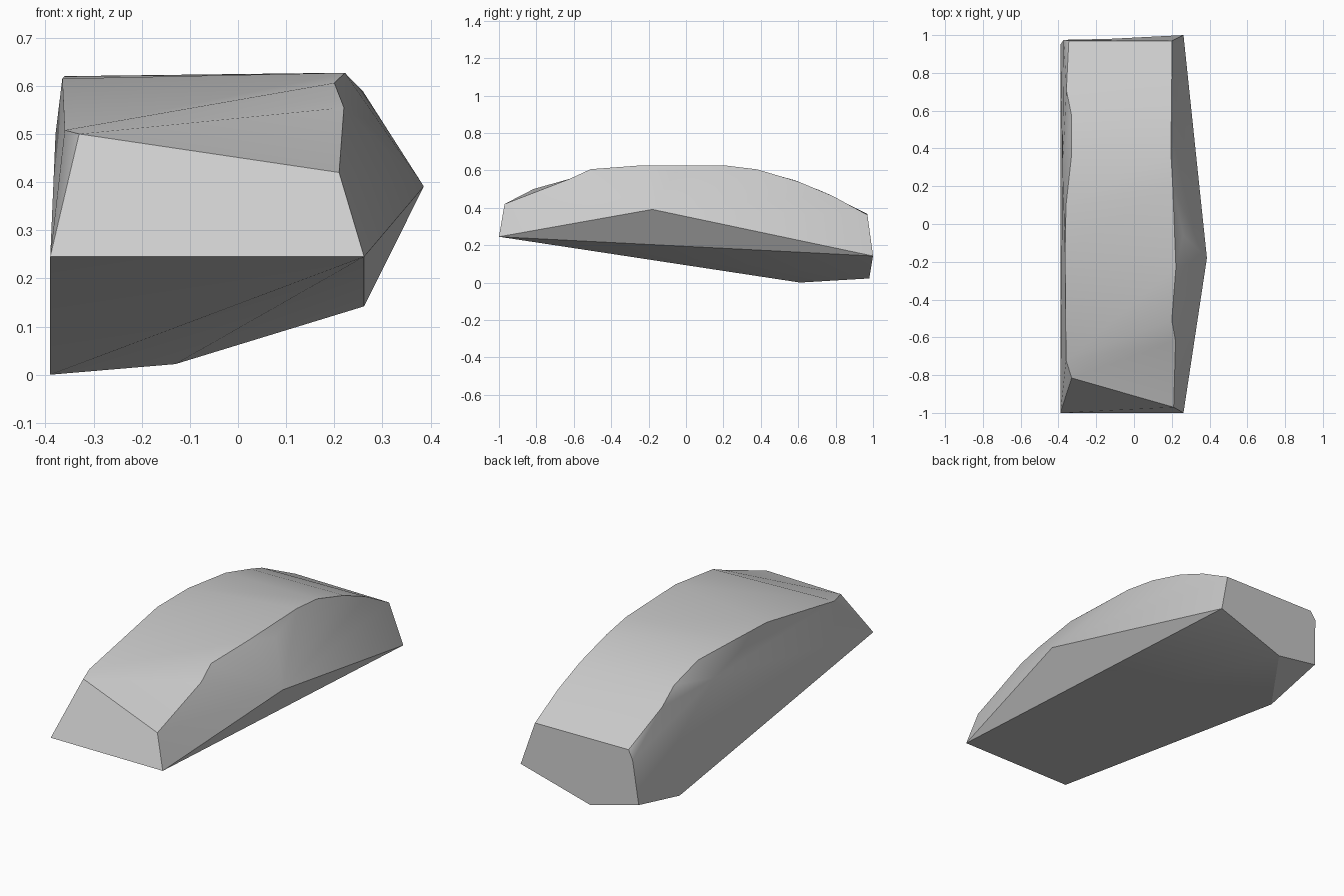
import bpy
import bmesh
import math

default_cube = bpy.data.objects.get("Cube")
if default_cube:
    bpy.data.objects.remove(default_cube, do_unlink=True)

# Plain grey stone
stone = bpy.data.materials.new("stone_grey")
stone.use_nodes = True
grey = (0.6, 0.6, 0.6, 1)
stone.diffuse_color = grey
shader = next(n for n in stone.node_tree.nodes if n.type == 'BSDF_PRINCIPLED')
shader.inputs["Base Color"].default_value = grey

bm = bmesh.new()


def points(*coords):
    return [bm.verts.new(c) for c in coords]


def face(*verts):
    """Add a face, dropping repeated corners."""
    bm.faces.new(list(dict.fromkeys(verts)))


def fan(hub, rim):
    """Join a hub point to every edge of an open rim."""
    for a, b in zip(rim, rim[1:]):
        face(hub, a, b)


# Top ridges, running from front to back
right_rim = points((-.33, -.815, .5), (-.36, -.72, .508), (-.365, -.15, .615),
                   (-.36, .1, .62), (-.33, .37, .606), (-.33, .57, .55),
                   (-.358, .71, .495), (-.345, .97, .367))
left_rim = points((.21, -.97, .42), (.22, -.62, .555), (.2, -.51, .606),
                  (.222, -.23, .627), (.205, .2, .627), (.195, .38, .605),
                  (.198, .6, .54), (.2, .78, .465), (.2, .97, .362))

# Base corners and the outermost side points
front_right, front_left = points((-.39, -1, .245), (.262, -1, .245))
back_left, back_low = points((.262, 1, .142), (-.13, .98, .022))
keel, heel, back_corner = points((-.39, .61, 0), (-.39, .95, .08), (-.372, .975, .32))
peak, shoulder, wall_hub = points((.386, -.18, .391), (.26, -.06, .588), (-.379, .3, .5))

# Roof strip between the ridges
paired = right_rim[:2] + right_rim[1:]
for i in range(len(left_rim) - 1):
    face(paired[i], left_rim[i], left_rim[i + 1], paired[i + 1])

# Front slope and back end
face(front_right, front_left, left_rim[0], right_rim[0])
face(back_left, back_low, heel, back_corner, right_rim[-1], left_rim[-1])

# Bulging left side
fan(peak, [back_left, front_left] + left_rim[:4] + [shoulder]
    + left_rim[4:] + [back_left])
face(left_rim[3], left_rim[4], shoulder)

# Nearly flat right side
fan(wall_hub, right_rim[1:-1] + [back_corner, heel, keel, front_right, right_rim[1]])
face(front_right, right_rim[0], right_rim[1])
face(right_rim[-2], right_rim[-1], back_corner)

# Slanted underside
fan(front_left, [front_right, keel, back_low, back_left])
face(keel, heel, back_low)

bmesh.ops.recalc_face_normals(bm, faces=bm.faces[:])
mesh = bpy.data.meshes.new("rock")
bm.to_mesh(mesh)
bm.free()
mesh.materials.append(stone)

rock = bpy.data.objects.new("rock", mesh)
bpy.context.collection.objects.link(rock)
bpy.ops.object.select_all(action='DESELECT')
rock.select_set(True)
bpy.context.view_layer.objects.active = rock
bpy.ops.object.shade_smooth_by_angle(angle=math.radians(30))
